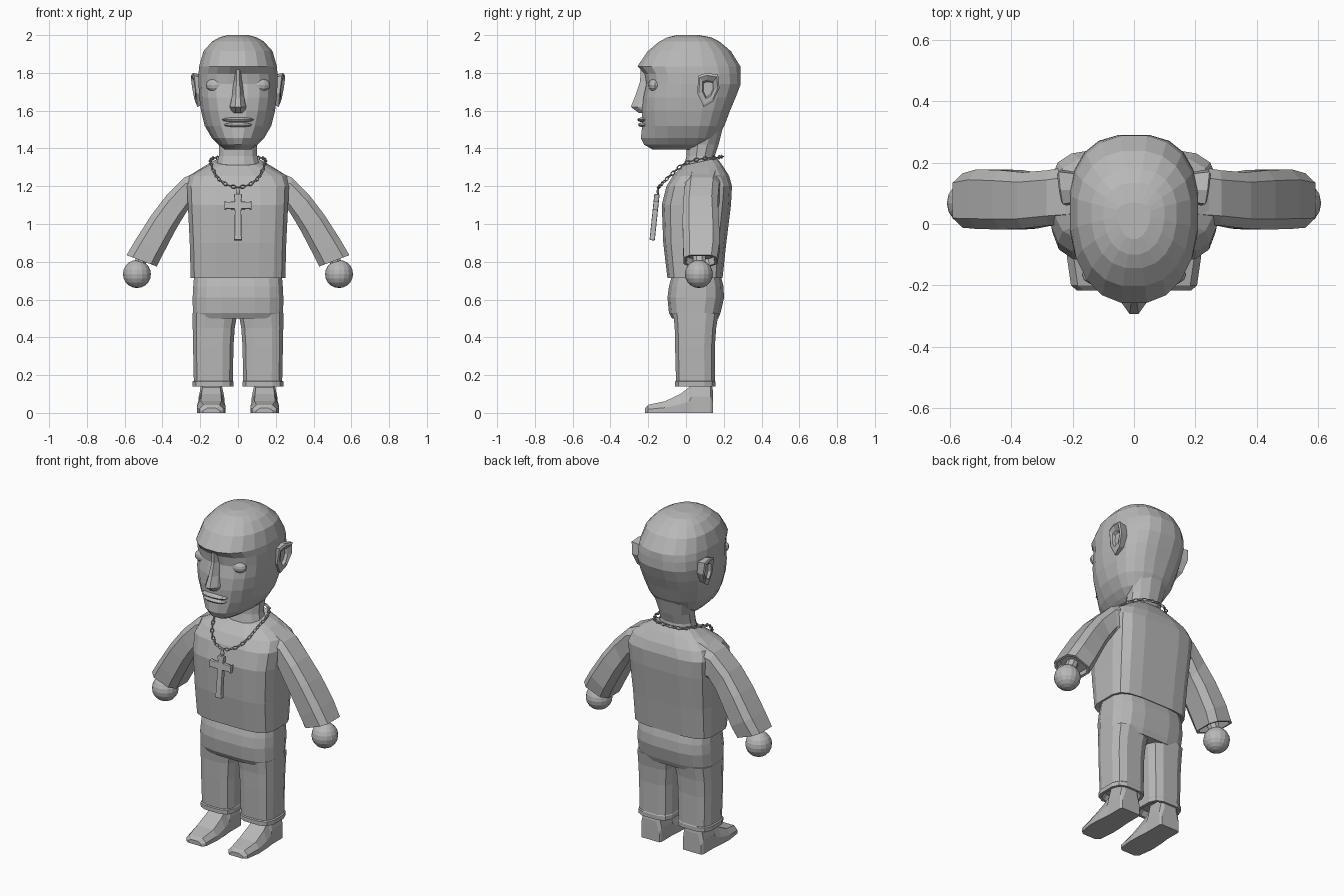
import bpy, bmesh, math
from mathutils import Vector, Matrix

if "Cube" in bpy.data.objects:
    bpy.data.objects.remove(bpy.data.objects["Cube"])

grey = bpy.data.materials.new("plain grey")
grey.diffuse_color = (0.48, 0.48, 0.48, 1)
grey.use_nodes = True
grey.node_tree.nodes["Principled BSDF"].inputs["Base Color"].default_value = grey.diffuse_color


def finish(name, bm, mirror=False):
    bmesh.ops.recalc_face_normals(bm, faces=bm.faces)
    me = bpy.data.meshes.new(name)
    bm.to_mesh(me)
    bm.free()
    me.materials.append(grey)
    ob = bpy.data.objects.new(name, me)
    bpy.context.collection.objects.link(ob)
    if mirror:
        ob.modifiers.new("mirror", 'MIRROR')
    return ob


def loft(name, rings, mirror=False):
    """Skin a list of equal-length closed rings and cap both ends."""
    bm = bmesh.new()
    rows = [[bm.verts.new(p) for p in r] for r in rings]
    n = len(rows[0])
    for a, b in zip(rows, rows[1:]):
        for i in range(n):
            j = (i + 1) % n
            bm.faces.new((a[i], a[j], b[j], b[i]))
    bm.faces.new(rows[0][::-1])
    bm.faces.new(rows[-1])
    return finish(name, bm, mirror)


def oval(z, x0, x1, yf, yb, n=2.5, count=16, yc=None, tilt=0.0):
    """Super-ellipse ring at height z; tilt raises the back edge."""
    cx, w = (x0 + x1) / 2, (x1 - x0) / 2
    yc = (yf + yb) / 2 if yc is None else yc
    pts = []
    for i in range(count):
        a = 2 * math.pi * (i + 0.5) / count
        c, s = math.cos(a), math.sin(a)
        x = cx + w * math.copysign(abs(c) ** (2 / n), c)
        d = math.copysign(abs(s) ** (2 / n), s)
        y = yc + d * ((yb - yc) if s > 0 else (yc - yf))
        pts.append((x, y, z + tilt * d))
    return pts


def ball(name, loc, size, seg=16, rows=10, mirror=False):
    bm = bmesh.new()
    m = Matrix.Translation(loc) @ Matrix.Diagonal((*size, 1))
    bmesh.ops.create_uvsphere(bm, u_segments=seg, v_segments=rows, radius=1, matrix=m)
    return finish(name, bm, mirror)


# Head: z, half width, front y, back y, squareness
head = [(1.395, .07, -.18, .05, 2.2), (1.42, .105, -.225, .11, 2.2), (1.455, .14, -.242, .165, 2.2),
        (1.52, .178, -.235, .205, 2.3), (1.6, .198, -.235, .235, 2.5), (1.67, .207, -.228, .265, 2.6),
        (1.74, .211, -.212, .292, 2.6), (1.795, .211, -.222, .292, 2.5), (1.835, .208, -.26, .29, 2.3),
        (1.915, .185, -.205, .24, 2.3), (1.965, .14, -.145, .18, 2.3), (1.988, .10, -.1, .135, 2.2),
        (2.0, .055, -.05, .07, 2)]
loft("head", [oval(z, -w, w, f, b, n, 20, .04) for z, w, f, b, n in head])
loft("neck", [oval(z, -w, w, f, b, 2.2, 12) for z, w, f, b in
              [(1.28, .125, -.02, .17), (1.36, .105, .0, .155), (1.42, .105, .0, .175), (1.52, .13, .02, .2)]])

# Face
nose = [(1.82, .025, -.24), (1.755, .028, -.243), (1.68, .036, -.268), (1.62, .05, -.292), (1.588, .042, -.25)]
loft("nose", [[(-w, -.19, z), (-w * .8, t + .035, z), (-w * .3, t, z), (w * .3, t, z), (w * .8, t + .035, z),
               (w, -.19, z)] for z, w, t in nose])
ball("eye", (.115, -.165, 1.735), (.055, .035, .036), 12, 8, True)
ball("upper_lip", (0, -.222, 1.552), (.085, .036, .014), 12, 6)
ball("lower_lip", (0, -.22, 1.525), (.075, .034, .014), 12, 6)

# Ears: rim with a sunken middle
ear = [(.065, 1.785), (.11, 1.80), (.17, 1.79), (.177, 1.72), (.145, 1.65), (.095, 1.62), (.06, 1.69)]


def ear_ring(x, s, flare=0.0):
    cy, cz = .117, 1.715
    return [(x + flare * (z - cz) + flare * (y - cy), cy + (y - cy) * s, cz + (z - cz) * s) for y, z in ear]


loft("ear", [ear_ring(.18, .85), ear_ring(.23, 1, .12), ear_ring(.235, .85, .12), ear_ring(.228, .55),
             ear_ring(.212, .45)], True)

# Shirt body
body = [(.72, .235, -.085, .18, 0), (.715, .253, -.10, .195, 0), (.9, .258, -.122, .215, 0),
        (1.1, .268, -.13, .24, 0), (1.2, .272, -.105, .245, 0), (1.255, .262, -.072, .23, 0),
        (1.3, .185, -.035, .195, .01), (1.33, .125, -.015, .165, .02)]
loft("shirt_body", [oval(z, -w, w, f, b, 4 if z < 1.25 else 3, 16, None, t) for z, w, f, b, t in body])


# Sleeves: eight-sided section between an outer and an inner point
def section(o, i, y0, y1, s=1.0):
    o, i = Vector((o[0], 0, o[1])), Vector((i[0], 0, i[1]))
    mid, half = (o + i) / 2, (o - i) / 2 * s
    yc, h = (y0 + y1) / 2, (y1 - y0) / 2 * s
    prof = [(1, .65), (.6, 1), (-.6, 1), (-1, .6), (-1, -.6), (-.6, -1), (.6, -1), (1, -.65)]
    return [mid + half * a + Vector((0, yc + h * b, 0)) for a, b in prof]


loft("sleeve", [section((.19, 1.29), (.19, 1.06), .0, .19),
                section((.285, 1.245), (.262, 1.08), -.005, .175),
                section((.38, 1.15), (.30, 1.02), -.015, .168),
                section((.46, 1.045), (.335, .96), -.018, .175),
                section((.54, .92), (.40, .835), -.016, .178),
                section((.59, .835), (.43, .775), -.012, .165),
                section((.59, .835), (.43, .775), -.012, .165, .85),
                section((.57, .865), (.415, .81), -.01, .165, .8)], True)
loft("wrist", [oval(z, x - .035, x + .035, .035, .105, 2, 8) for z, x in [(.87, .49), (.76, .53)]], True)
ball("hand", (.535, .068, .735), (.074, .074, .074), 16, 10, True)

# Trousers
hips = [(.50, .238, -.075, .172), (.53, .242, -.092, .185), (.61, .243, -.10, .203), (.67, .24, -.092, .2),
        (.73, .235, -.075, .185)]
loft("trouser_hips", [oval(z, -w, w, f, b, 3.2, 16) for z, w, f, b in hips])
legs = [(.17, .05, .215, -.03, .13), (.14, .04, .225, -.045, .145), (.14, .022, .242, -.06, .158),
        (.165, .022, .243, -.06, .158), (.17, .025, .236, -.055, .155), (.35, .022, .24, -.06, .155),
        (.45, .015, .242, -.062, .162), (.53, .0, .242, -.07, .175)]
loft("trouser_leg", [oval(z, a, b, f, k, 3.4, 12) for z, a, b, f, k in legs], True)

# Shoes: cross sections from toe to heel (y, inner x, outer x, height)
shoe = [(-.217, .095, .185, .025), (-.2, .075, .205, .043), (-.11, .066, .218, .062), (-.03, .068, .215, .10),
        (.015, .072, .21, .135), (.03, .073, .208, .19), (.13, .073, .208, .19), (.142, .08, .2, .12)]
loft("shoe", [[(a, y, 0), (b, y, 0), (b, y, h * .45), (b - .022, y, h), (a + .022, y, h), (a, y, h * .45)]
              for y, a, b, h in shoe], True)

# Neck chain: small links set along a closed path
half = [(0, -.145, 1.195), (.065, -.128, 1.212), (.115, -.085, 1.255), (.143, -.01, 1.318),
        (.14, .08, 1.345), (.09, .165, 1.352), (0, .19, 1.357)]
path = [Vector(p) for p in half + [(-x, y, z) for x, y, z in half[-2:0:-1]]]
n = len(path)
dense = []
for i in range(n):
    p0, p1, p2, p3 = (path[(i + k - 1) % n] for k in range(4))
    for s in range(20):
        t = s / 20
        dense.append(.5 * (2 * p1 + (p2 - p0) * t + (2 * p0 - 5 * p1 + 4 * p2 - p3) * t * t
                           + (3 * p1 - p0 - 3 * p2 + p3) * t ** 3))
bm = bmesh.new()
total = sum((dense[i] - dense[i - 1]).length for i in range(len(dense)))
count, run, made = 44, 0.0, 0
for i in range(len(dense)):
    a, b = dense[i], dense[(i + 1) % len(dense)]
    while made < count and run + (b - a).length > made * total / count:
        pos = a + (b - a).normalized() * (made * total / count - run)
        m = (Matrix.Translation(pos) @ (b - a).to_track_quat('X', 'Z').to_matrix().to_4x4()
             @ Matrix.Rotation(math.pi / 2 * (made % 2), 4, 'X'))
        grid = []
        for u in range(8):
            cu, su = math.cos(u * math.pi / 4), math.sin(u * math.pi / 4)
            grid.append([bm.verts.new(m @ Vector(((.011 + .0035 * c) * cu * 1.25, (.0085 + .0035 * c) * su, .0035 * s)))
                         for c, s in [(1, 0), (0, 1), (-1, 0), (0, -1)]])
        for u in range(8):
            for v in range(4):
                bm.faces.new((grid[u][v], grid[(u + 1) % 8][v], grid[(u + 1) % 8][(v + 1) % 4], grid[u][(v + 1) % 4]))
        made += 1
    run += (b - a).length
finish("neck_chain", bm)

# Cross pendant: outline with flared ends, extruded, bevelled and tilted
right = [(.022, .06), (.017, .02), (.06, .018), (.072, .026), (.072, -.026), (.06, -.018), (.017, -.02),
         (.018, -.16), (.023, -.185)]
outline = right + [(-x, z) for x, z in right[::-1]]
tilt = Matrix.Translation((0, -.16, 1.098)) @ Matrix.Rotation(math.radians(-6), 4, 'X')
bm = bmesh.new()
face = bm.faces.new([bm.verts.new((x, -.014, z)) for x, z in outline])
ext = bmesh.ops.extrude_face_region(bm, geom=[face])
bmesh.ops.translate(bm, verts=[v for v in ext["geom"] if isinstance(v, bmesh.types.BMVert)], vec=(0, .028, 0))
bmesh.ops.transform(bm, matrix=tilt, verts=bm.verts)
pendant = finish("cross_pendant", bm)
bev = pendant.modifiers.new("bevel", 'BEVEL')
bev.width = .005
bev.segments = 2
loft("pendant_loop", [oval(z, -w, w, -.149 - w * .6, -.149 + w * .6, 2, 8) for z, w in
                      [(1.15, .007), (1.172, .013), (1.198, .006)]])
